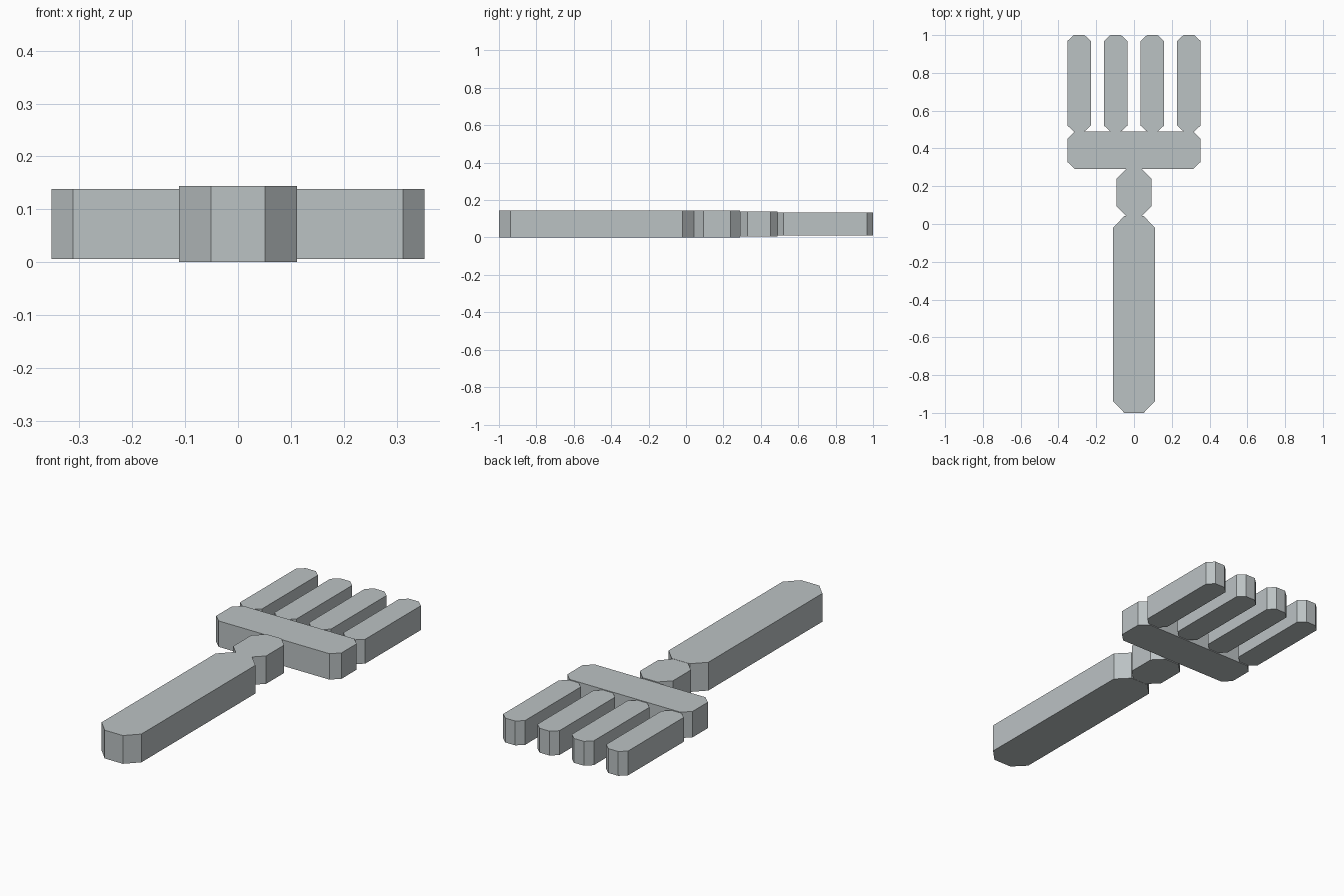
import bpy, bmesh

if "Cube" in bpy.data.objects:
    bpy.data.objects.remove(bpy.data.objects["Cube"])

steel = bpy.data.materials.new("grey metal")
steel.diffuse_color = (0.50, 0.54, 0.55, 1)
steel.use_nodes = True
steel.node_tree.nodes["Principled BSDF"].inputs["Base Color"].default_value = steel.diffuse_color
MID = 0.072  # shared mid-height of all parts


def bar(name, cx, half_w, y0, y1, half_h, cut_x, cut_y):
    """Flat bar with its four plan corners cut off."""
    w = half_w - cut_x
    outline = [(-w, y0), (w, y0), (half_w, y0 + cut_y), (half_w, y1 - cut_y),
               (w, y1), (-w, y1), (-half_w, y1 - cut_y), (-half_w, y0 + cut_y)]
    bm = bmesh.new()
    face = bm.faces.new([bm.verts.new((cx + x, y, MID - half_h)) for x, y in outline])
    top = bmesh.ops.extrude_face_region(bm, geom=[face])["geom"]
    bmesh.ops.translate(bm, vec=(0, 0, 2 * half_h),
                        verts=[v for v in top if isinstance(v, bmesh.types.BMVert)])
    bmesh.ops.recalc_face_normals(bm, faces=bm.faces)
    mesh = bpy.data.meshes.new(name)
    bm.to_mesh(mesh)
    bm.free()
    mesh.materials.append(steel)
    bpy.context.collection.objects.link(bpy.data.objects.new(name, mesh))


# handle, neck and crossbar
bar("handle", 0, 0.112, -1.0, 0.042, 0.072, 0.061, 0.062)
bar("neck", 0, 0.093, 0.042, 0.29, 0.071, 0.052, 0.052)
bar("crossbar", 0, 0.353, 0.29, 0.49, 0.066, 0.041, 0.039)

# four tines
for i in range(4):
    bar(f"tine_{i + 1}", (i - 1.5) * 0.1935, 0.062, 0.49, 1.0, 0.062, 0.034, 0.031)
